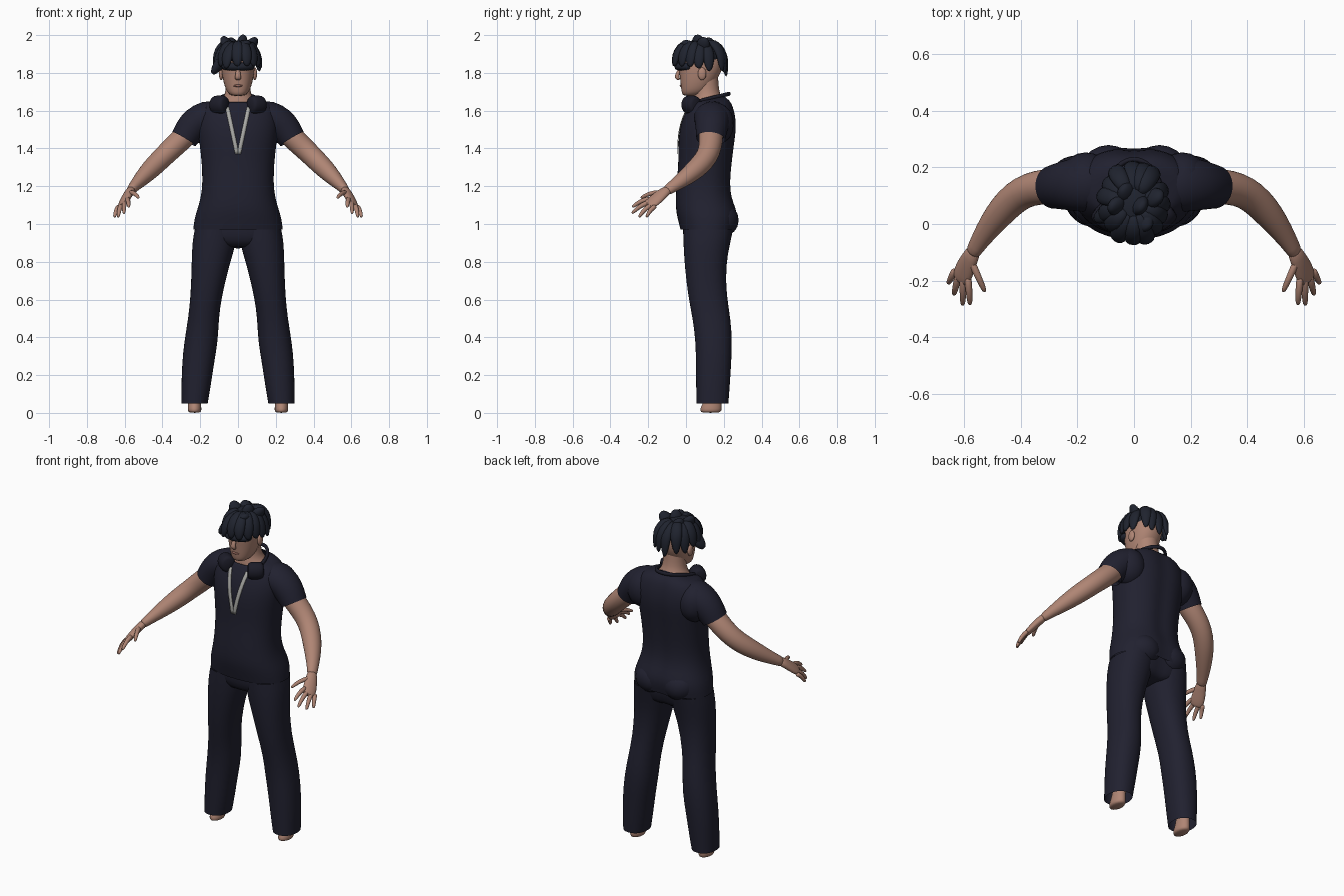
import bpy, bmesh, math, random
from math import sin, cos, pi, exp
from mathutils import Vector

random.seed(4)
old = bpy.data.objects.get("Cube")
if old:
    bpy.data.objects.remove(old)


def material(name, rgb):
    m = bpy.data.materials.new(name)
    m.use_nodes = True
    m.diffuse_color = (*rgb, 1)
    bsdf = m.node_tree.nodes["Principled BSDF"]
    bsdf.inputs["Base Color"].default_value = (*rgb, 1)
    bsdf.inputs["Roughness"].default_value = 0.8
    return m


cloth = material("navy cloth", (0.015, 0.015, 0.029))
hair_mat = material("blue black hair", (0.014, 0.017, 0.028))
plastic = material("dark plastic", (0.012, 0.012, 0.022))
skin = material("skin", (0.43, 0.235, 0.175))
lip = material("lips", (0.33, 0.15, 0.12))
silver = material("silver grey", (0.4, 0.4, 0.38))


def finish(name, bm, mat, subdiv=1):
    bmesh.ops.recalc_face_normals(bm, faces=bm.faces)
    me = bpy.data.meshes.new(name)
    bm.to_mesh(me)
    bm.free()
    me.materials.append(mat)
    me.polygons.foreach_set("use_smooth", [True] * len(me.polygons))
    ob = bpy.data.objects.new(name, me)
    bpy.context.collection.objects.link(ob)
    if subdiv:
        ob.modifiers.new("smooth", "SUBSURF").levels = subdiv
        ob.modifiers["smooth"].render_levels = subdiv
    return ob


def skin_rings(bm, rings, caps):
    loops = [[bm.verts.new(p) for p in r] for r in rings]
    for a, b in zip(loops, loops[1:]):
        for i in range(len(a)):
            j = (i + 1) % len(a)
            bm.faces.new((a[i], a[j], b[j], b[i]))
    for use, loop in zip(caps, (loops[0], loops[-1])):
        if use:
            bm.faces.new(loop)


def loft(name, rows, mat, n=24, caps=(False, False), power=2.0, groove=0.0, tilt=0.0):
    """Rows of (centre x, half width, front y, back y, z)."""
    bm = bmesh.new()
    rings = []
    for k, (cx, w, yf, yb, z) in enumerate(rows):
        ring = []
        for i in range(n):
            a = 2 * pi * i / n
            c, s = cos(a), sin(a)
            x = w * math.copysign(abs(c) ** (2 / power), c)
            y = (yf + yb) / 2 + (yb - yf) / 2 * math.copysign(abs(s) ** (2 / power), s)
            if s > 0:
                y -= groove * exp(-(x / 0.035) ** 2)
            ring.append((cx + x, y, z + (tilt * s if k == len(rows) - 1 else 0)))
        rings.append(ring)
    skin_rings(bm, rings, caps)
    return finish(name, bm, mat)


def tube(name, path, mat, wide=(0, 1, 0), n=12, caps=(True, True), s=1, subdiv=1):
    """Path of (x, y, z, radius along wide, other radius); s mirrors in x."""
    pts = [Vector(p[:3]) for p in path]
    rings = []
    for i, p in enumerate(path):
        t = (pts[min(i + 1, len(pts) - 1)] - pts[max(i - 1, 0)]).normalized()
        u = Vector(wide)
        u = (u - t * u.dot(t)).normalized()
        v = t.cross(u)
        ring = []
        for k in range(n):
            a = 2 * pi * k / n
            q = pts[i] + u * cos(a) * p[3] + v * sin(a) * p[4]
            ring.append((q.x * s, q.y, q.z))
        rings.append(ring)
    bm = bmesh.new()
    skin_rings(bm, rings, caps)
    return finish(name, bm, mat, subdiv)


def blob(name, loc, size, mat, subdiv=2):
    bm = bmesh.new()
    bmesh.ops.create_icosphere(bm, subdivisions=subdiv, radius=1)
    bmesh.ops.scale(bm, vec=size, verts=bm.verts)
    bmesh.ops.translate(bm, vec=loc, verts=bm.verts)
    return finish(name, bm, mat)


# Shirt body, open at hem and collar
shirt = loft("shirt", [
    (0, .238, -.03, .265, .97), (0, .232, -.045, .28, 1.03), (0, .215, -.055, .272, 1.08),
    (0, .197, -.055, .245, 1.14), (0, .188, -.05, .238, 1.22), (0, .192, -.04, .248, 1.32),
    (0, .203, -.042, .26, 1.42), (0, .215, -.035, .272, 1.50), (0, .215, -.015, .268, 1.57),
    (0, .195, .01, .255, 1.62), (0, .155, .03, .24, 1.655), (0, .085, .03, .2, 1.66)],
    cloth, n=32, power=2.3, groove=.014, tilt=.025)

# Hips of the trousers
loft("trouser_hips", [
    (0, .12, .02, .22, .87), (0, .215, -.012, .235, .91), (0, .226, -.02, .255, .97),
    (0, .2, -.02, .25, 1.06)], cloth, power=2.3, groove=.02, caps=(True, True))

for side, s in (("left", 1), ("right", -1)):
    # Trouser leg and bare foot
    loft(side + "_trouser_leg", [(s * x, w, f, b, z) for x, w, f, b, z in (
        (.23, .07, .055, .225, .05), (.222, .078, .053, .232, .14), (.212, .085, .052, .24, .26),
        (.195, .09, .05, .245, .38), (.183, .081, .035, .237, .5), (.168, .083, .01, .215, .62),
        (.146, .1, -.008, .21, .78), (.126, .118, -.015, .235, .9), (.118, .112, -.015, .25, .97))],
        cloth, power=2.2)
    loft(side + "_foot", [(s * x, w, f, b, z) for x, w, f, b, z in (
        (.23, .03, .08, .18, 0), (.23, .038, .073, .19, .012), (.23, .036, .078, .19, .035),
        (.23, .033, .1, .19, .07), (.225, .034, .11, .185, .16))],
        skin, n=16, caps=(True, True))
    # Seat
    blob(side + "_seat", (s * .09, .175, 1.02), (.112, .112, .1), cloth)
    # Shoulder blade
    blob(side + "_shoulder_blade", (s * .17, .16, 1.53), (.1, .1, .12), cloth)

    # Sleeve, open at the cuff
    tube(side + "_sleeve", [
        (.09, .14, 1.57, .1, .085), (.17, .14, 1.57, .1, .088), (.225, .138, 1.535, .092, .088),
        (.262, .134, 1.49, .083, .08), (.286, .13, 1.45, .077, .073)],
        cloth, n=20, caps=(True, False), s=s)
    # Arm
    tube(side + "_arm", [
        (.22, .135, 1.53, .065, .06), (.28, .132, 1.465, .066, .062), (.34, .13, 1.41, .062, .06),
        (.395, .112, 1.357, .059, .057), (.44, .075, 1.312, .057, .055), (.48, .03, 1.272, .052, .05),
        (.525, -.03, 1.225, .041, .038), (.558, -.082, 1.19, .031, .027),
        (.572, -.108, 1.172, .03, .024)], skin, n=16, s=s)
    # Palm, fingers and thumb
    across = (.075, .07, -.05)
    tube(side + "_palm", [
        (.56, -.085, 1.188, .026, .024), (.578, -.12, 1.165, .034, .023),
        (.597, -.16, 1.13, .042, .021), (.61, -.193, 1.105, .041, .017),
        (.614, -.203, 1.097, .03, .012)], skin, wide=across, s=s)
    fingers = {
        "index_finger": ((.585, -.195, 1.13), (.578, -.285, 1.088)),
        "middle_finger": ((.602, -.195, 1.113), (.604, -.287, 1.055)),
        "ring_finger": ((.62, -.185, 1.097), (.635, -.25, 1.035)),
        "little_finger": ((.632, -.165, 1.09), (.655, -.21, 1.035)),
        "thumb": ((.572, -.135, 1.165), (.525, -.24, 1.137))}
    for label, (a, b) in fingers.items():
        a, b = Vector(a), Vector(b)
        path = []
        for t, r in ((-.12, .013), (.2, .0145), (.55, .0125), (.88, .0105), (1, .006)):
            q = a.lerp(b, t) + Vector((0, 0, .012 * sin(pi * max(t, 0))))
            path.append((*q, r, r))
        tube(f"{side}_{label}", path, skin, wide=across, n=8, s=s)

    # Ear, eye socket shade and headphone cup
    blob(side + "_ear", (s * .089, .085, 1.795), (.013, .024, .036), skin)
    tube(side + "_headphone_cup", [
        (.062, .0, 1.632, .036, .042), (.075, .01, 1.632, .044, .05), (.1, .03, 1.63, .047, .052),
        (.122, .048, 1.63, .044, .05), (.134, .058, 1.63, .034, .04)], plastic, n=16, s=s)

# Neck and head
loft("neck", [(0, .13, .035, .22, 1.62), (0, .085, .035, .2, 1.655), (0, .067, .045, .178, 1.69),
              (0, .064, .045, .172, 1.74), (0, .064, .04, .17, 1.79)], skin)
loft("head", [(0, .03, -.012, .06, 1.677), (0, .052, -.022, .1, 1.69), (0, .066, -.026, .13, 1.715),
              (0, .077, -.03, .155, 1.75), (0, .085, -.034, .18, 1.79), (0, .09, -.04, .195, 1.83),
              (0, .09, -.035, .2, 1.88), (0, .07, 0, .17, 1.93)],
     skin, power=2.2, caps=(True, True))
tube("nose", [(0, -.03, 1.825, .012, .01), (0, -.044, 1.795, .013, .012),
              (0, -.05, 1.775, .019, .014), (0, -.034, 1.763, .015, .008)],
     skin, wide=(1, 0, 0), n=10)
blob("lips", (0, -.024, 1.732), (.027, .01, .007), lip)
# Shaded visor strip below the fringe
loft("visor", [(0, .082, -.058, .06, 1.81), (0, .088, -.062, .06, 1.83), (0, .09, -.06, .06, 1.86)],
     hair_mat, caps=(True, True))

# Hair: rounded cap with thick overlapping locks
blob("hair_cap", (0, .075, 1.895), (.108, .132, .083), hair_mat)
locks = 15
for i in range(locks):
    a = 2 * pi * i / locks + random.uniform(-.1, .1)
    c, d = cos(a), sin(a)
    back = max(d, 0)
    lift = random.uniform(-.012, .014)
    reach = random.uniform(.95, 1.05)
    end_z = 1.83 - .045 * back + lift
    tube(f"hair_lock_{i + 1}", [
        (.03 * c, .075 + .035 * d, 1.955, .02, .018),
        (.075 * c, .075 + .09 * d, 1.955 + lift, .036, .024),
        (.105 * c * reach, .075 + .128 * d * reach, 1.91 + lift, .04, .024),
        (.115 * c * reach, .075 + .138 * d * reach, 1.865 + lift, .034, .02),
        (.122 * c * reach, .075 + .142 * d * reach, end_z, .012, .009)],
        hair_mat, wide=(-d, c, .25), n=6)
for i, (x, y, z) in enumerate(((-.085, .06, 1.992), (.03, .06, 2.003), (.1, .1, 1.985),
                               (-.04, .13, 1.985), (.05, -.02, 1.965), (-.137, .02, 1.795))):
    base = Vector((x * .55, .075 + (y - .075) * .5, 1.93 if z > 1.9 else 1.88))
    tip = Vector((x, y, z))
    tube(f"hair_tuft_{i + 1}", [(*base.lerp(tip, t), r, r * .7) for t, r in
                                ((0, .05), (.5, .046), (.85, .03), (1, .012))],
         hair_mat, wide=(.6, 1, 0), n=6)

# Headphone band behind the neck
band = []
for i in range(13):
    a = pi * i / 12
    band.append((.108 * cos(a), .05 + .18 * sin(a), 1.645 + .045 * sin(a), .012, .01))
tube("headphone_band", band, plastic, wide=(0, 0, 1), n=8)

# Necklace: two strips laid on the chest, meeting in a V
bpy.context.view_layer.update()
deps = bpy.context.evaluated_depsgraph_get()
chest = shirt.evaluated_get(deps)
for side, s in (("left", 1), ("right", -1)):
    bm = bmesh.new()
    rows = []
    for i in range(15):
        t = i / 14
        z = 1.62 - .25 * t
        outer = .068 - .053 * t
        row = []
        for x in (outer, max(outer - .021, 0)):
            hit, p, _, _ = chest.ray_cast(Vector((s * x, -1, z)), Vector((0, 1, 0)))
            y = p.y if hit else 0
            row.append(bm.verts.new((s * x, y - .006, z)))
        rows.append(row)
    for a, b in zip(rows, rows[1:]):
        bm.faces.new((a[0], a[1], b[1], b[0]))
    strip = finish(side + "_necklace_strip", bm, silver, 0)
    strip.modifiers.new("thickness", "SOLIDIFY").thickness = .004
